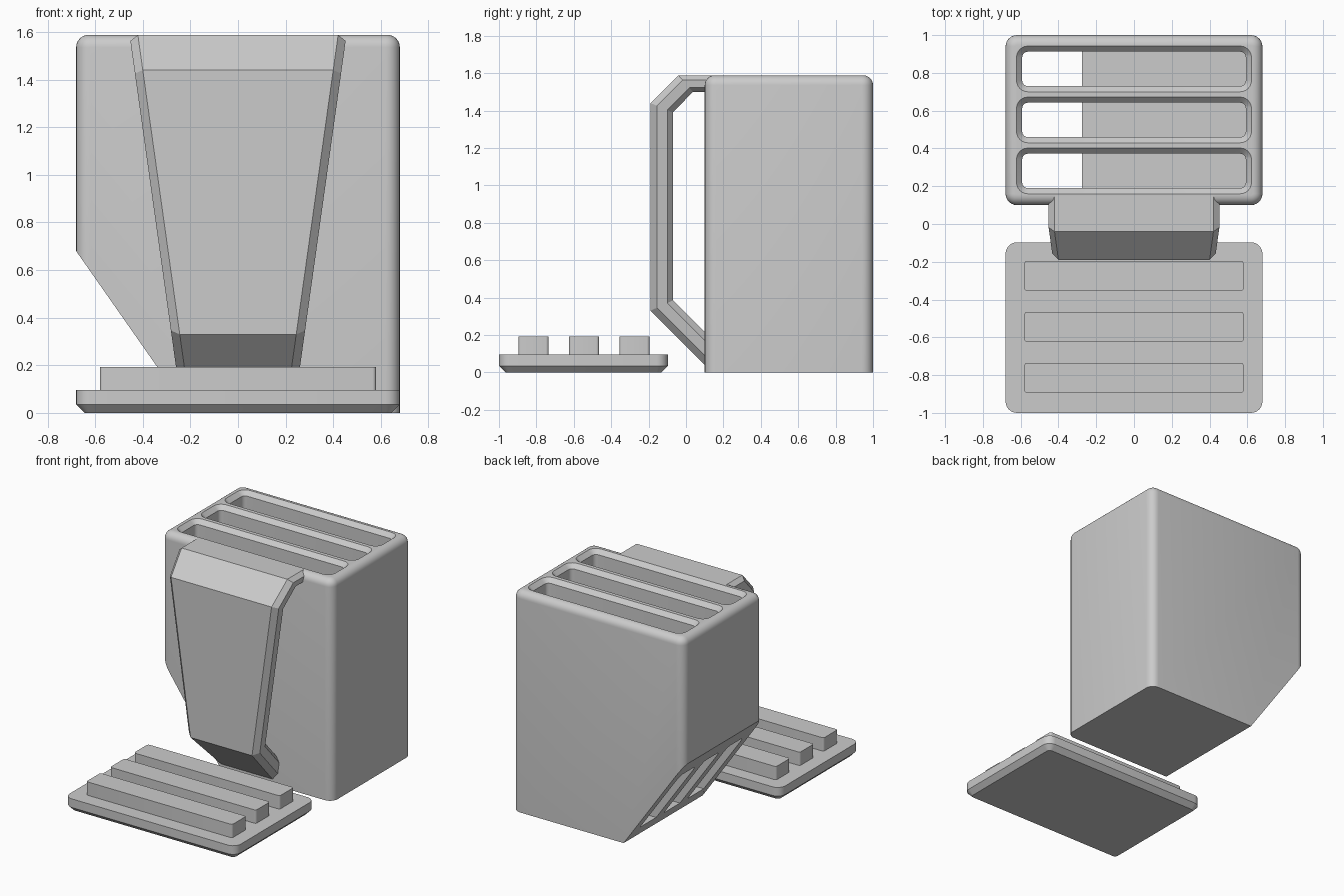
import bpy, bmesh, math

if "Cube" in bpy.data.objects:
    bpy.data.objects.remove(bpy.data.objects["Cube"])

grey = bpy.data.materials.new("light_grey_plastic")
grey.diffuse_color = (0.6, 0.6, 0.6, 1)
grey.use_nodes = True
grey.node_tree.nodes["Principled BSDF"].inputs["Base Color"].default_value = grey.diffuse_color


def loft(name, rings):
    """Closed solid through a list of equal-length point rings."""
    bm = bmesh.new()
    rows = [[bm.verts.new(p) for p in ring] for ring in rings]
    n = len(rows[0])
    for a, b in zip(rows, rows[1:]):
        for i in range(n):
            j = (i + 1) % n
            bm.faces.new((a[i], a[j], b[j], b[i]))
    bm.faces.new(rows[0][::-1])
    bm.faces.new(rows[-1])
    bmesh.ops.recalc_face_normals(bm, faces=bm.faces)
    mesh = bpy.data.meshes.new(name)
    bm.to_mesh(mesh)
    bm.free()
    mesh.materials.append(grey)
    ob = bpy.data.objects.new(name, mesh)
    bpy.context.collection.objects.link(ob)
    return ob


def rounded_block(name, hx, y0, y1, radius, levels, seg=6):
    """Rounded rectangle stacked at (z, inset) levels."""
    cy, hy = (y0 + y1) / 2, (y1 - y0) / 2
    rings = []
    for z, inset in levels:
        r = radius - inset
        ring = []
        for k, (sx, sy) in enumerate(((1, 1), (-1, 1), (-1, -1), (1, -1))):
            for s in range(seg + 1):
                a = math.pi / 2 * (k + s / seg)
                ring.append((sx * (hx - radius) + r * math.cos(a),
                             cy + sy * (hy - radius) + r * math.sin(a), z))
        rings.append(ring)
    return loft(name, rings)


def activate(ob):
    bpy.ops.object.select_all(action='DESELECT')
    ob.select_set(True)
    bpy.context.view_layer.objects.active = ob


def cut(ob, cutter):
    mod = ob.modifiers.new("cut", 'BOOLEAN')
    mod.operation, mod.solver, mod.object = 'DIFFERENCE', 'EXACT', cutter
    activate(ob)
    bpy.ops.object.modifier_apply(modifier=mod.name)
    bpy.data.objects.remove(cutter)


def smooth(ob):
    activate(ob)
    bpy.ops.object.shade_smooth_by_angle(angle=math.radians(30))


# Main body: rounded upright corners and rounded top rim
top, fillet = 1.588, 0.052
levels = [(0, 0)]
for s in range(7):
    a = math.pi / 2 * s / 6
    levels.append((top - fillet + fillet * math.sin(a), fillet * (1 - math.cos(a))))
body = rounded_block("body", 0.68, 0.1, 1.0, 0.06, levels)

# Sloped opening at the lower left
wedge = [(-0.75, 0.78), (-0.75, -0.1), (-0.134, -0.1)]
cut(body, loft("wedge_cutter", [[(x, y, z) for x, z in wedge] for y in (0, 1.1)]))

# Three deep slots with chamfered mouths
for i in range(3):
    y = 0.19 + 0.27 * i
    cut(body, rounded_block("slot_cutter", 0.592, y, y + 0.182, 0.03,
                            [(0.1, 0), (top - 0.03, 0), (top, -0.03), (1.7, -0.03)]))
smooth(body)

# Tapered handle: outer and inner side profiles (y, z), swept with bevelled edges
outer = [(0.14, 0.0), (-0.19, 0.33), (-0.19, 1.44), (-0.04, top), (0.155, top)]
inner = [(0.14, 0.175), (-0.07, 0.385), (-0.07, 1.39), (0.037, 1.5), (0.155, 1.5)]
rings = []
for (oy, oz), (iy, iz) in zip(outer, inner):
    side = []
    for t, narrow in ((0, 0.035), (0.29, 0), (0.75, 0), (1, 0.03)):
        y, z = oy + (iy - oy) * t, oz + (iz - oz) * t
        side.append((0.435 + 0.14 * (z - 1.44) - narrow, y, z))
    rings.append(side + [(-x, y, z) for x, y, z in reversed(side)])
loft("handle", rings)

# Separate lid with bevelled underside
smooth(rounded_block("lid", 0.68, -1.0, -0.097, 0.06,
                     [(0, 0.035), (0.035, 0), (0.097, 0)]))

# Raised ribs on the lid that match the slots
for i in range(3):
    y = -0.895 + 0.27 * i
    smooth(rounded_block("lid_rib", 0.58, y, y + 0.16, 0.015,
                         [(0.09, 0), (0.193, 0)], 4))
